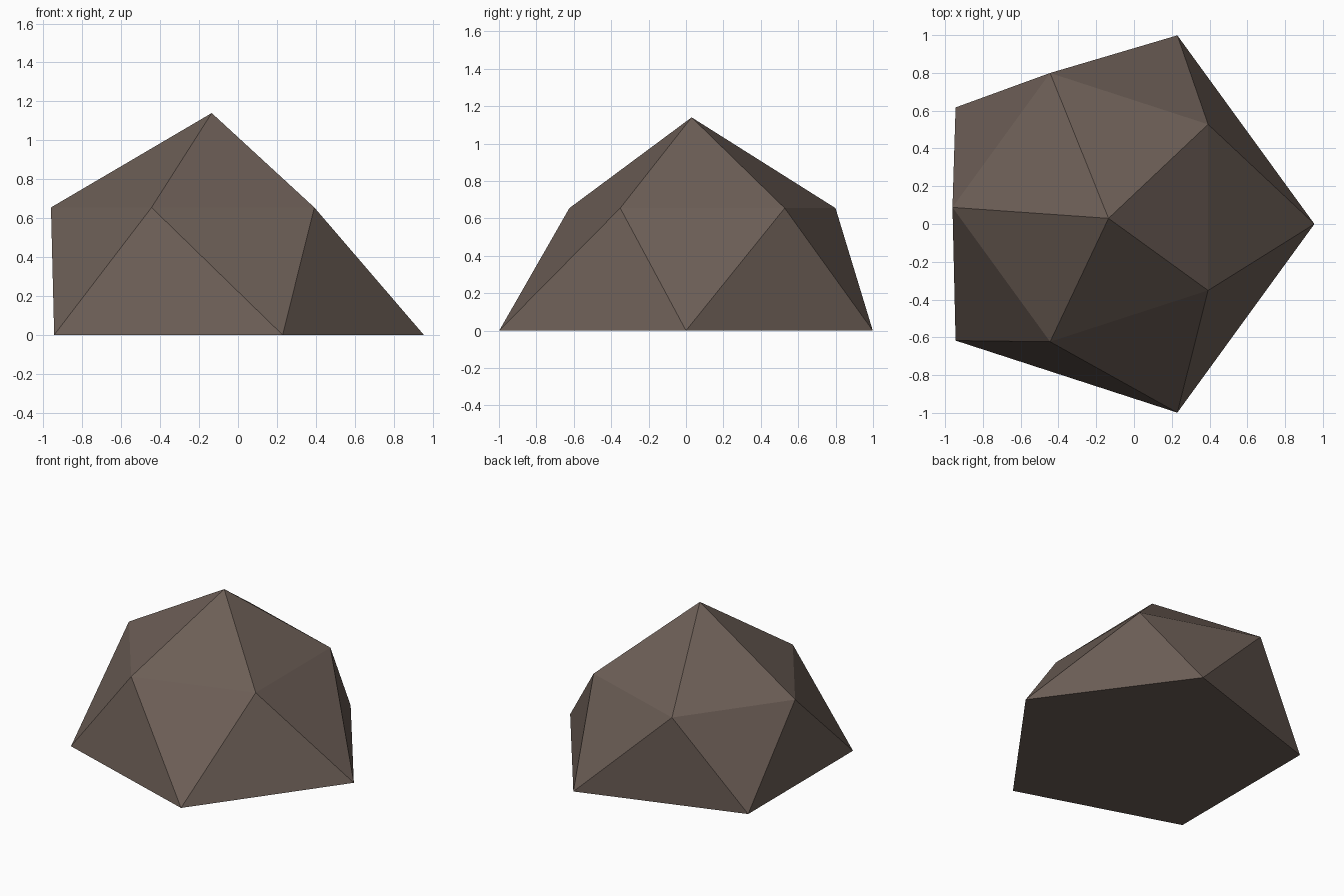
import bpy, bmesh, math

if "Cube" in bpy.data.objects:
    bpy.data.objects.remove(bpy.data.objects["Cube"])

# Single stone colour
stone = bpy.data.materials.new("brown grey stone")
stone.diffuse_color = (0.150, 0.112, 0.093, 1)
stone.use_nodes = True
stone.node_tree.nodes["Principled BSDF"].inputs["Base Color"].default_value = stone.diffuse_color


def ring(bm, cx, cy, z, radius, start):
    """Regular pentagon of vertices."""
    return [bm.verts.new((cx + radius * math.cos(math.radians(start + 72 * i)),
                          cy + radius * math.sin(math.radians(start + 72 * i)), z))
            for i in range(5)]


# Rock: pentagon base, twisted and shifted upper ring, off-centre peak
bm = bmesh.new()
base = ring(bm, -0.095, 0.0, 0.0, 1.05, 0)
upper = ring(bm, -0.213, 0.088, 0.655, 0.748, 36)
peak = bm.verts.new((-0.135, 0.03, 1.14))
bm.faces.new(base[::-1])
for i in range(5):
    j = (i + 1) % 5
    bm.faces.new((base[i], base[j], upper[i]))
    bm.faces.new((base[j], upper[j], upper[i]))
    bm.faces.new((upper[i], upper[j], peak))
bmesh.ops.recalc_face_normals(bm, faces=bm.faces)

mesh = bpy.data.meshes.new("rock")
bm.to_mesh(mesh)
bm.free()
mesh.materials.append(stone)
bpy.context.collection.objects.link(bpy.data.objects.new("rock", mesh))
